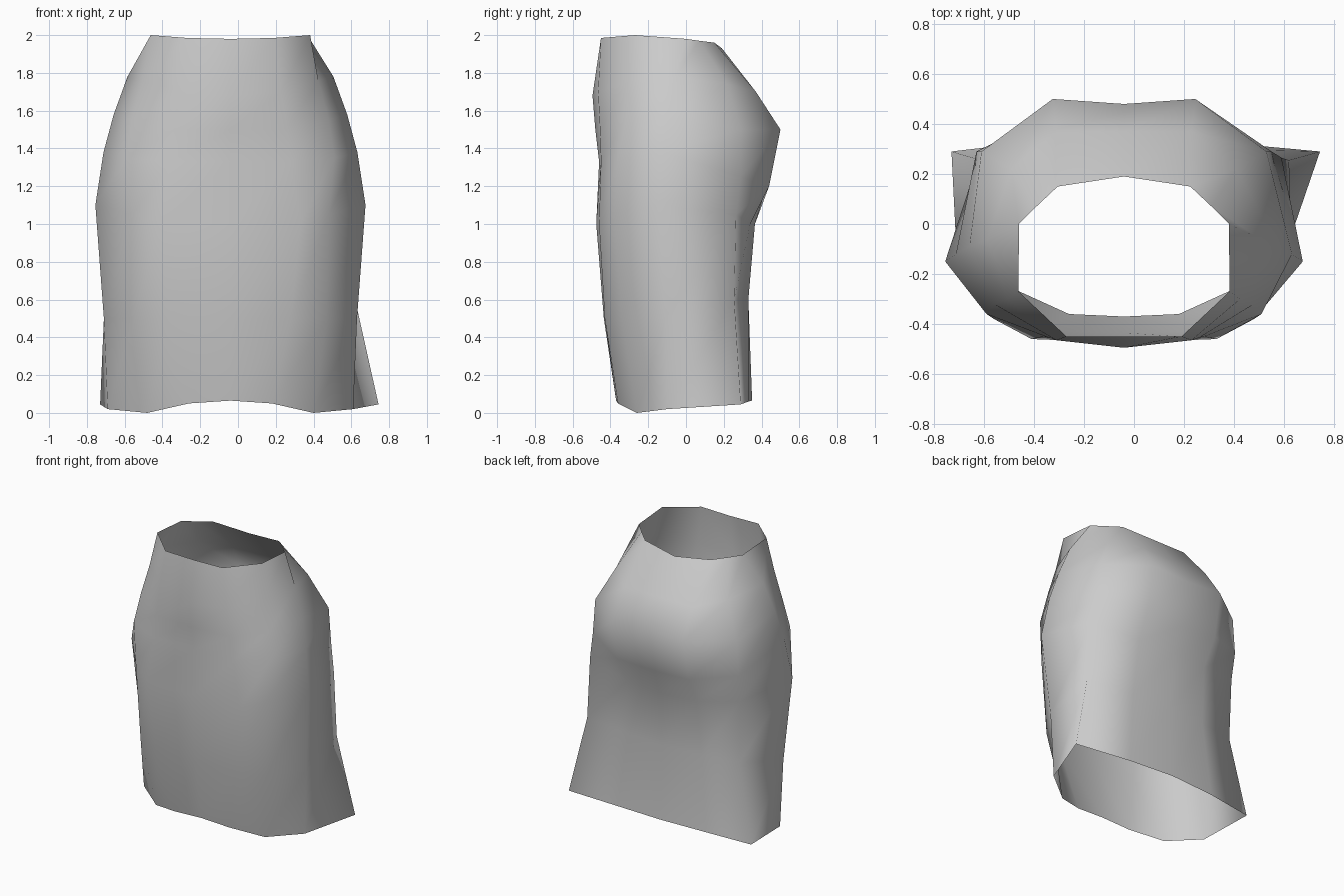
import bpy
import bmesh

CENTRE_X = -0.04  # the garment's plane of symmetry
BACK_CORNER = 4   # index of the back corner point in a half section

default_cube = bpy.data.objects.get("Cube")
if default_cube:
    bpy.data.objects.remove(default_cube, do_unlink=True)


def make_material(name, colour):
    material = bpy.data.materials.new(name)
    material.use_nodes = True
    material.diffuse_color = colour
    shader = material.node_tree.nodes["Principled BSDF"]
    shader.inputs["Base Color"].default_value = colour
    return material


def ring(depths, widths, heights, corner_twist=0):
    """Mirror a half section, front centre to back centre, into a closed ring.

    corner_twist slides both back corners sideways."""
    half = []
    for i, (y, width, z) in enumerate(zip(depths, widths, heights)):
        middle = CENTRE_X + (corner_twist if i == BACK_CORNER else 0)
        half.append((middle, width, y, z))
    left_side = [(m + w, y, z) for m, w, y, z in half]
    right_side = [(m - w, y, z) for m, w, y, z in reversed(half[1:-1])]
    return left_side + right_side


def loft(name, sections, material):
    """Skin an open tube through rings with equal point counts."""
    bm = bmesh.new()
    rings = [[bm.verts.new(point) for point in section]
             for section in sections]
    for lower, upper in zip(rings, rings[1:]):
        count = len(lower)
        for i in range(count):
            j = (i + 1) % count
            bm.faces.new((lower[i], lower[j], upper[j], upper[i]))
    bmesh.ops.recalc_face_normals(bm, faces=bm.faces)
    for face in bm.faces:
        face.smooth = True
    mesh = bpy.data.meshes.new(name)
    bm.to_mesh(mesh)
    bm.free()
    mesh.materials.append(material)
    skirt = bpy.data.objects.new(name, mesh)
    bpy.context.collection.objects.link(skirt)


# Hem: wavy edge with flared back corners
hem = ring(
    depths=(-.37, -.36, -.26, -.1, .29, .33, .35),
    widths=(0, .22, .44, .65, .737, .35, 0),
    heights=(.065, .05, 0, .02, .045, .06, .065),
    corner_twist=.047)

# Thighs
thigh = ring(
    depths=(-.435, -.43, -.34, -.11, .255, .3, .33),
    widths=(0, .32, .51, .67, .615, .3, 0),
    heights=(.5, .5, .5, .5, .6, .6, .6),
    corner_twist=.045)
upper_thigh = ring(
    depths=(-.475, -.46, -.38, -.15, .265, .34, .365),
    widths=(0, .37, .52, .715, .605, .28, 0),
    heights=(1, 1, 1.05, 1.1, 1.05, 1, 1),
    corner_twist=.025)

# Hips and seat
under_seat = ring(
    depths=(-.46, -.45, -.36, -.12, .29, .44, .42),
    widths=(0, .32, .55, .672, .59, .29, 0),
    heights=(1.33, 1.33, 1.35, 1.38, 1.25, 1.2, 1.18))
seat = ring(
    depths=(-.48, -.455, -.32, -.09, .29, .5, .48),
    widths=(0, .3, .52, .618, .57, .285, 0),
    heights=(1.5, 1.5, 1.55, 1.58, 1.5, 1.5, 1.5))
hip = ring(
    depths=(-.495, -.465, -.3, -.06, .22, .37, .37),
    widths=(0, .27, .465, .545, .45, .27, 0),
    heights=(1.68, 1.7, 1.76, 1.78, 1.74, 1.7, 1.7))

# Waist: open edge dipping towards the back
waist = ring(
    depths=(-.45, -.45, -.27, 0, .07, .15, .19),
    widths=(0, .23, .422, .42, .35, .265, 0),
    heights=(1.98, 1.985, 2, 1.98, 1.97, 1.96, 1.93))

grey_cloth = make_material("grey_cloth", (.6, .6, .6, 1))
loft("skirt", [hem, thigh, upper_thigh, under_seat, seat, hip, waist],
     grey_cloth)
